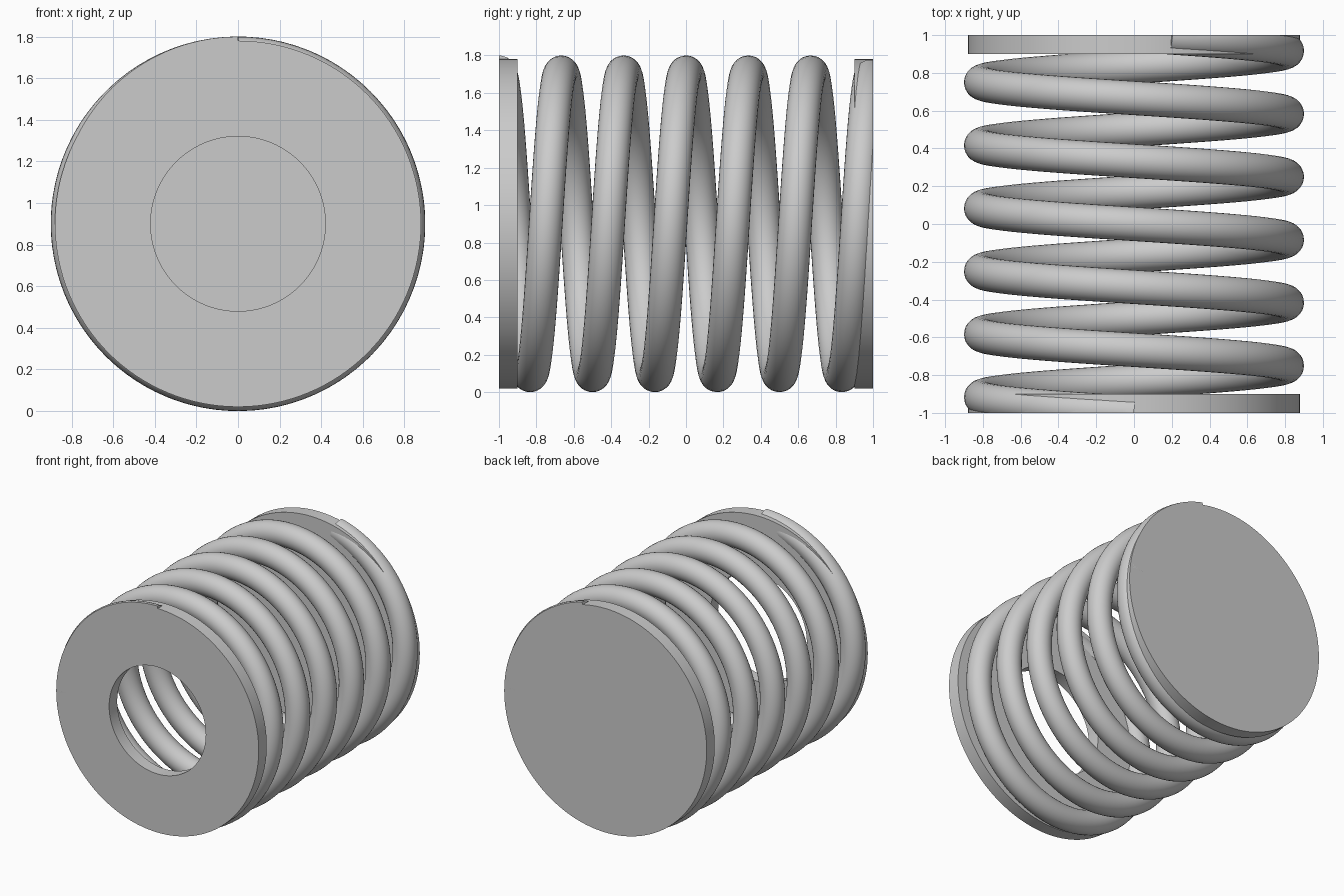
import bpy, bmesh
from math import sin, cos, pi, radians
from mathutils import Vector

if "Cube" in bpy.data.objects:
    bpy.data.objects.remove(bpy.data.objects["Cube"])

CENTRE_Z = 0.9
HALF = 1.0          # half length along y
COIL_R = 0.81       # helix radius to wire centre
WIRE_R = 0.09
PLATE_R = 0.88
PLATE_T = 0.1
HOLE_R = 0.42
TURNS = 6

steel = bpy.data.materials.new("grey steel")
steel.use_nodes = True
GREY = (0.6, 0.6, 0.6, 1)
steel.diffuse_color = GREY
steel.node_tree.nodes["Principled BSDF"].inputs["Base Color"].default_value = GREY


def finish(bm, name):
    bmesh.ops.recalc_face_normals(bm, faces=bm.faces)
    mesh = bpy.data.meshes.new(name)
    bm.to_mesh(mesh)
    bm.free()
    mesh.materials.append(steel)
    obj = bpy.data.objects.new(name, mesh)
    bpy.context.collection.objects.link(obj)
    bpy.ops.object.select_all(action='DESELECT')
    obj.select_set(True)
    bpy.context.view_layer.objects.active = obj
    bpy.ops.object.shade_smooth_by_angle(angle=radians(35))
    return obj


def ring(bm, radius, y, sides=128):
    return [bm.verts.new((radius * sin(2 * pi * i / sides), y,
                          CENTRE_Z + radius * cos(2 * pi * i / sides)))
            for i in range(sides)]


def bridge(bm, a, b):
    n = len(a)
    for i in range(n):
        j = (i + 1) % n
        bm.faces.new((a[i], a[j], b[j], b[i]))


def plate(name, y0, y1, hole=0):
    bm = bmesh.new()
    a, b = ring(bm, PLATE_R, y0), ring(bm, PLATE_R, y1)
    bridge(bm, a, b)
    if hole:
        c, d = ring(bm, hole, y0), ring(bm, hole, y1)
        bridge(bm, c, d)
        bridge(bm, a, c)
        bridge(bm, b, d)
    else:
        bm.faces.new(a)
        bm.faces.new(b)
    return finish(bm, name)


# End plates: pierced at the front, solid at the back
plate("front_plate", -HALF, -HALF + PLATE_T, HOLE_R)
plate("back_plate", HALF - PLATE_T, HALF)

# Coil: round wire swept along a helix that starts at the top of the front
bm = bmesh.new()
SIDES, STEPS = 28, 560
end_angle = 2 * pi * TURNS - radians(13)
previous = first = None
for s in range(STEPS + 1):
    t = end_angle * s / STEPS
    y = -HALF + 2 * HALF * t / (2 * pi * TURNS)
    out = Vector((-sin(t), 0, cos(t)))
    along = Vector((-cos(t) * COIL_R, HALF / (pi * TURNS), -sin(t) * COIL_R)).normalized()
    side = along.cross(out)
    mid = out * COIL_R + Vector((0, y, CENTRE_Z))
    loop = [bm.verts.new(mid + WIRE_R * (out * cos(2 * pi * k / SIDES)
                                         + side * sin(2 * pi * k / SIDES)))
            for k in range(SIDES)]
    if previous:
        bridge(bm, previous, loop)
    else:
        first = loop
    previous = loop
bm.faces.new(first)
bm.faces.new(previous)

# Grind both wire ends flush with the plates
for sign in (-1, 1):
    cut = bmesh.ops.bisect_plane(
        bm, geom=bm.verts[:] + bm.edges[:] + bm.faces[:], dist=1e-5,
        plane_co=(0, sign * HALF, 0), plane_no=(0, sign, 0), clear_outer=True)
    rim = [e for e in cut["geom_cut"] if isinstance(e, bmesh.types.BMEdge)]
    bmesh.ops.triangle_fill(bm, edges=rim, use_beauty=True)
finish(bm, "coil_spring")
